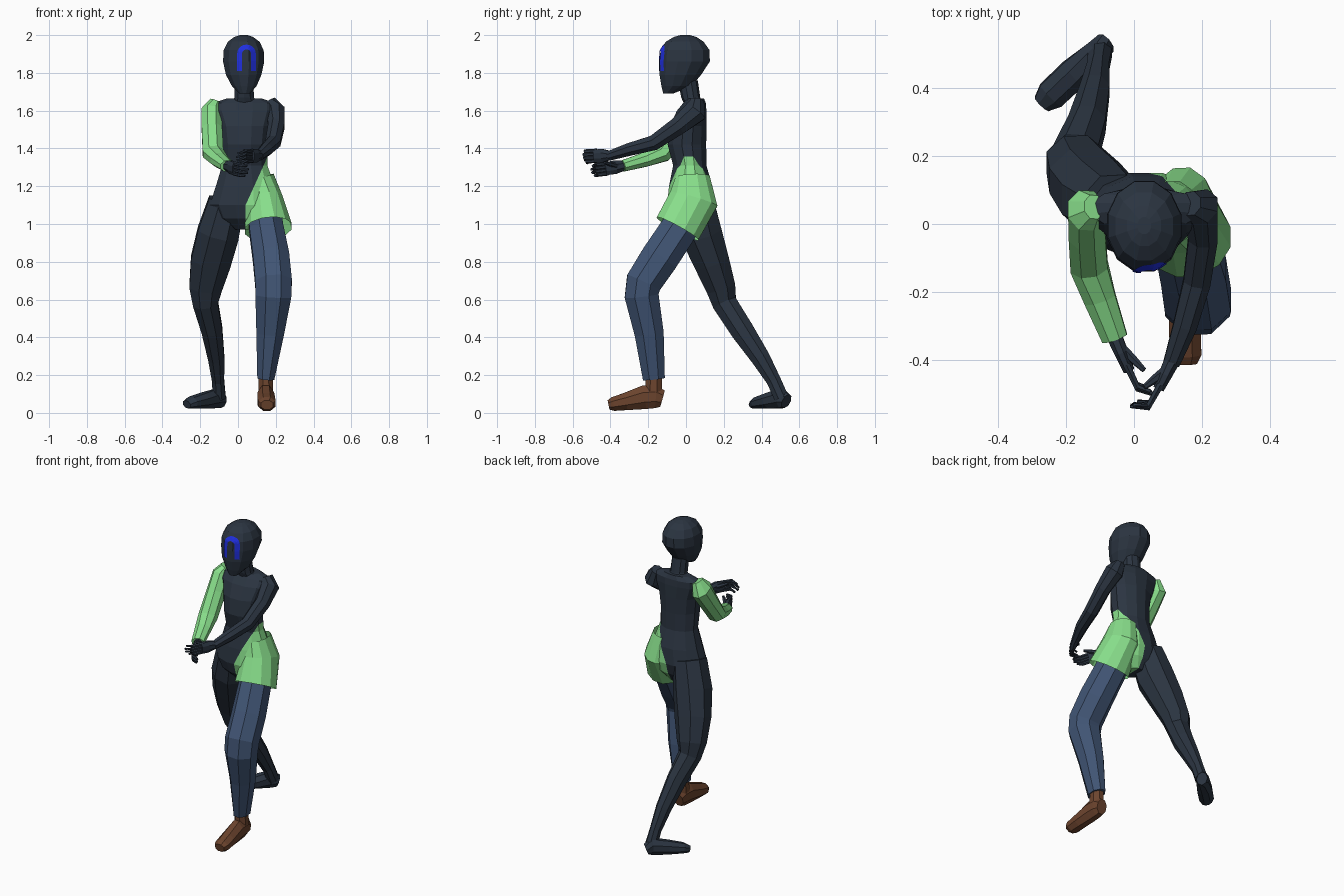
import bpy, bmesh, math
from mathutils import Vector
from mathutils.bvhtree import BVHTree


def material(name, rgb):
    m = bpy.data.materials.new(name)
    m.diffuse_color = (*rgb, 1)
    return m


DARK = material("dark slate", (0.024, 0.035, 0.053))
GREEN = material("light green", (0.25, 0.74, 0.26))
DENIM = material("denim blue", (0.052, 0.09, 0.175))
BROWN = material("brown", (0.15, 0.058, 0.027))
BLUE = material("bright blue", (0.014, 0.028, 0.74))


def finish(name, bm, *mats):
    me = bpy.data.meshes.new(name)
    bm.to_mesh(me)
    ob = bpy.data.objects.new(name, me)
    for m in mats:
        me.materials.append(m)
    bpy.context.collection.objects.link(ob)
    return ob


def loft(rings, n=8, level=False, cap=True):
    """Skin rings (x, y, z, side radius, depth radius) along a path."""
    bm = bmesh.new()
    pts = [Vector(r[:3]) for r in rings]
    loops = []
    k = 1 / math.cos(math.pi / n)
    for i, r in enumerate(rings):
        a, b = pts[max(i - 1, 0)], pts[min(i + 1, len(pts) - 1)]
        t = Vector((0, 0, 1)) if level else (b - a).normalized()
        u = Vector((1, 0, 0))
        u = (u - t * u.dot(t)).normalized()
        v = t.cross(u)
        loops.append([])
        for j in range(n):
            ang = (j + 0.5) * math.tau / n
            loops[-1].append(bm.verts.new(
                pts[i] + u * (r[3] * k * math.cos(ang)) + v * (r[4] * k * math.sin(ang))))
    for p, q in zip(loops, loops[1:]):
        for j in range(n):
            bm.faces.new((p[j], p[(j + 1) % n], q[(j + 1) % n], q[j]))
    if cap:
        bm.faces.new(loops[0][::-1])
        bm.faces.new(loops[-1])
    bmesh.ops.recalc_face_normals(bm, faces=bm.faces)
    return bm


# head
head = loft([(0.035, -0.095, 1.69, .028, .025), (0.033, -0.05, 1.73, .065, .08),
             (0.03, -0.03, 1.79, .094, .11), (0.03, -0.007, 1.86, .109, .133),
             (0.03, -0.005, 1.92, .106, .13), (0.03, -0.007, 1.965, .084, .1),
             (0.03, -0.005, 1.99, .05, .06), (0.03, -0.005, 2.0, .02, .025)], 12, True)
finish("head", head, DARK)

# arch mark on the face, projected onto the head
tree = BVHTree.FromBMesh(head)
line = [(-1, 1.81 + 0.09 * i / 5, math.pi) for i in range(5)]
line += [(0, 1.9, math.pi * (1 - i / 10)) for i in range(11)]
line += [(1, 1.9 - 0.09 * i / 5, 0) for i in range(1, 6)]
bm = bmesh.new()
rows = []
for _, z, ang in line:
    row = []
    for r in (0.024, 0.037, 0.05):
        x = 0.045 + r * math.cos(ang)
        zz = z + r * math.sin(ang)
        hit = tree.ray_cast(Vector((x, -1, zz)), Vector((0, 1, 0)))[0]
        row.append(bm.verts.new((x, hit.y - 0.004, zz)))
    rows.append(row)
for p, q in zip(rows, rows[1:]):
    for j in range(2):
        bm.faces.new((p[j], p[j + 1], q[j + 1], q[j]))
bmesh.ops.recalc_face_normals(bm, faces=bm.faces)
if sum(f.normal.y for f in bm.faces) > 0:
    bmesh.ops.reverse_faces(bm, faces=bm.faces)
finish("face_mark", bm, BLUE)

# neck
finish("neck", loft([(0.035, 0.05, 1.62, .075, .05), (0.033, 0.025, 1.67, .052, .048),
                     (0.03, 0.01, 1.76, .05, .05)], 10, True), DARK)

# torso, with the left hip cut off as green cloth
torso = loft([(0.03, 0.03, 0.97, .05, .06), (0.035, 0.025, 1.03, .15, .105),
              (0.035, 0.025, 1.1, .185, .125), (0.038, 0.025, 1.2, .155, .115),
              (0.036, 0.02, 1.31, .12, .088), (0.036, 0.005, 1.42, .122, .102),
              (0.036, 0.012, 1.52, .135, .096), (0.034, 0.03, 1.6, .165, .078),
              (0.033, 0.045, 1.64, .165, .06), (0.033, 0.05, 1.665, .09, .045)], 12, True)
for co, no in (((0.04, 0, 1.1), (1, 0, 0)), ((0.04, 0, 1.1), (0.22, 0, -0.1))):
    bmesh.ops.bisect_plane(torso, geom=torso.verts[:] + torso.edges[:] + torso.faces[:],
                           plane_co=co, plane_no=no)
for f in torso.faces:
    c = f.calc_center_median()
    f.material_index = int(c.x > 0.04 and (c.x - 0.04) * 0.22 > (c.z - 1.1) * 0.1)
finish("torso", torso, DARK, GREEN)

# flared green cloth around the left thigh
finish("hip_skirt", loft([(0.115, 0.035, 1.25, .075, .09), (0.14, 0.04, 1.13, .095, .13),
                          (0.16, -0.045, 0.975, .125, .125)], 12, cap=False), GREEN)

# left leg in trousers, leading
finish("left_trouser", loft([(0.135, 0.02, 1.1, .085, .1), (0.15, -0.04, 0.97, .09, .098),
                             (0.175, -0.14, 0.82, .096, .1), (0.188, -0.225, 0.69, .097, .095),
                             (0.187, -0.235, 0.62, .095, .09), (0.17, -0.195, 0.42, .073, .077),
                             (0.147, -0.17, 0.18, .045, .058)]), DENIM)
finish("left_ankle", loft([(0.147, -0.17, 0.22, .036, .042), (0.147, -0.172, 0.1, .04, .045)]), BROWN)
finish("left_shoe", loft([(0.145, -0.125, 0.075, .034, .045), (0.146, -0.16, 0.085, .042, .06),
                          (0.147, -0.22, 0.083, .044, .063), (0.15, -0.32, 0.06, .047, .046),
                          (0.153, -0.385, 0.047, .045, .037), (0.153, -0.41, 0.042, .032, .025)]), BROWN)

# right leg, trailing
finish("right_leg", loft([(-0.06, 0.045, 1.12, .095, .1), (-0.105, 0.08, 0.95, .11, .11),
                          (-0.145, 0.135, 0.8, .106, .094), (-0.172, 0.185, 0.66, .086, .078),
                          (-0.172, 0.205, 0.58, .066, .065), (-0.138, 0.295, 0.44, .055, .062),
                          (-0.115, 0.395, 0.29, .043, .05), (-0.105, 0.465, 0.17, .032, .038),
                          (-0.1, 0.505, 0.08, .035, .038)]), DARK)
finish("right_foot", loft([(-0.082, 0.532, 0.062, .03, .037), (-0.11, 0.505, 0.077, .036, .052),
                           (-0.18, 0.44, 0.066, .045, .041), (-0.245, 0.378, 0.055, .044, .03),
                           (-0.272, 0.353, 0.045, .028, .02)]), DARK)

# arms
finish("right_sleeve", loft([(-0.118, 0.05, 1.65, .03, .035), (-0.14, 0.04, 1.595, .054, .066),
                             (-0.138, -0.03, 1.5, .054, .058), (-0.132, -0.125, 1.375, .055, .05),
                             (-0.1, -0.22, 1.34, .047, .038), (-0.057, -0.335, 1.307, .038, .03)]), GREEN)
finish("left_arm", loft([(0.165, 0.06, 1.65, .035, .035), (0.195, 0.05, 1.595, .052, .062),
                         (0.203, -0.04, 1.52, .043, .048), (0.185, -0.17, 1.43, .04, .04),
                         (0.15, -0.3, 1.395, .035, .034), (0.11, -0.41, 1.36, .024, .025)]), DARK)


def hand(side, wrist, knuckle, bend, tip, thumb):
    """Flat palm, four stacked curled fingers and a thumb."""
    w, k, b, t = map(Vector, (wrist, knuckle, bend, tip))
    finish(side + "_palm", loft([(*w, .023, .023), (*w.lerp(k, .5), .02, .036), (*k, .016, .034)]), DARK)
    for i in range(4):
        up = Vector((0, 0, 0.027 - 0.018 * i))
        reach = (0.9, 1.0, 0.95, 0.75)[i]
        finish(f"{side}_finger_{i + 1}", loft([(*(k.lerp(w, .15) + up), .01, .01), (*(k.lerp(b, reach) + up), .009, .009),
                                               (*(k.lerp(b, reach) + (t - b) * reach + up), .006, .006)], 6), DARK)
    m = w.lerp(k, .3)
    th = Vector(thumb)
    finish(side + "_thumb", loft([(*m, .014, .014), (*m.lerp(th, .6), .011, .011), (*th, .007, .007)], 6), DARK)


hand("left", (0.113, -0.4, 1.363), (0.072, -0.485, 1.36), (0.04, -0.54, 1.358),
     (-0.01, -0.535, 1.345), (0.03, -0.48, 1.39))
hand("right", (-0.062, -0.32, 1.31), (-0.015, -0.43, 1.292), (0.012, -0.485, 1.285),
     (0.055, -0.5, 1.28), (0.03, -0.43, 1.325))
